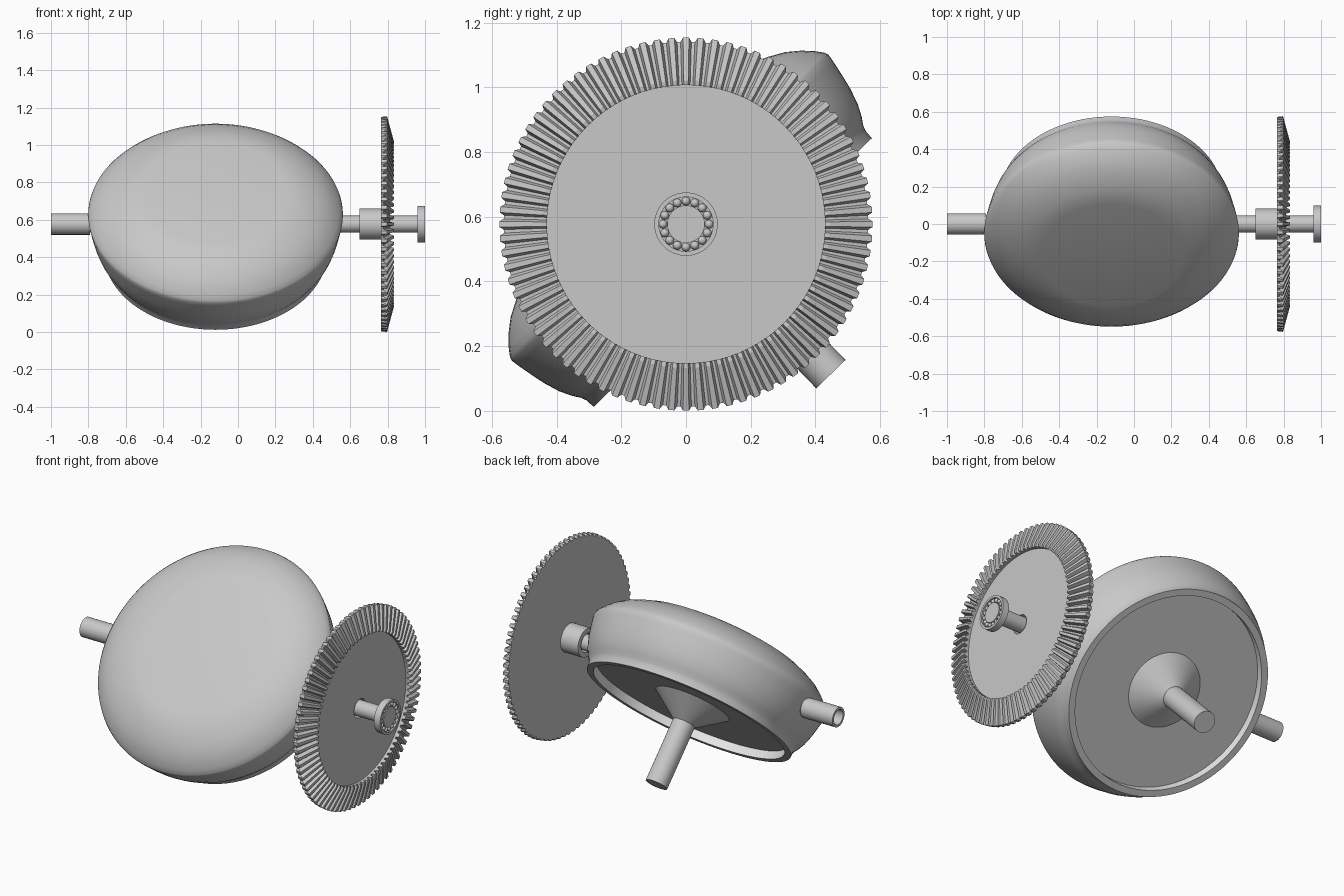
import bpy, bmesh, math
from mathutils import Matrix, Vector

old = bpy.data.objects.get("Cube")
if old:
    bpy.data.objects.remove(old, do_unlink=True)


def material(name, value):
    mat = bpy.data.materials.new(name)
    mat.use_nodes = True
    colour = (value, value, value, 1)
    mat.diffuse_color = colour
    mat.node_tree.nodes["Principled BSDF"].inputs["Base Color"].default_value = colour
    return mat


GREY = material("mid_grey", 0.58)
PALE = material("pale_grey", 0.8)
CENTRE = 0.577
AXLE = Matrix.Translation((0, 0, CENTRE)) @ Matrix.Rotation(math.pi / 2, 4, 'Y')
BODY = Matrix.Translation((-0.12, 0, CENTRE)) @ Matrix.Rotation(math.radians(44), 4, 'X')


def finish(name, bm, matrix, angle=30):
    bmesh.ops.remove_doubles(bm, verts=bm.verts, dist=1e-5)
    bmesh.ops.recalc_face_normals(bm, faces=bm.faces)
    mesh = bpy.data.meshes.new(name)
    for f in bm.faces:
        f.smooth = True
    bm.to_mesh(mesh)
    bm.free()
    mesh.set_sharp_from_angle(angle=math.radians(angle))
    mesh.materials.append(GREY)
    obj = bpy.data.objects.new(name, mesh)
    obj.matrix_world = matrix
    bpy.context.collection.objects.link(obj)
    return obj


def loft(bm, rings):
    """Bridge consecutive rings of equally many points."""
    rows = [[bm.verts.new(p) for p in ring] for ring in rings]
    n = len(rows[0])
    for a, b in zip(rows, rows[1:]):
        for i in range(n):
            j = (i + 1) % n
            bm.faces.new((a[i], a[j], b[j], b[i]))


def polar(r, i, n, t):
    a = 2 * math.pi * i / n
    return Vector((r * math.cos(a), r * math.sin(a), t))


def lathe(name, profile, matrix, n=48):
    """Revolve (radius, height) points about local z."""
    bm = bmesh.new()
    loft(bm, [[polar(r, i, n, t) for i in range(n)] for r, t in profile])
    bmesh.ops.dissolve_degenerate(bm, dist=1e-5, edges=bm.edges)
    return finish(name, bm, matrix)


def rod(name, r, start, end, matrix):
    return lathe(name, [(0, start), (r, start), (r, end), (0, end)], matrix)


def tube(name, inner, outer, start, end, matrix):
    return lathe(name, [(inner, start), (outer, start), (outer, end),
                        (inner, end), (inner, start)], matrix)


# Rounded tilted body with a recessed rear plate and a cone
RIM, PLATE = 0.56, -0.16
body = lathe("rounded_body", [
    (0, 0.242), (0.38, 0.24), (0.43, 0.234), (0.48, 0.222), (0.54, 0.197),
    (0.59, 0.17), (0.63, 0.138), (0.66, 0.106), (0.677, 0.083), (0.681, 0.07),
    (0.677, 0.045), (0.667, -0.005), (0.657, -0.05), (0.641, -0.1),
    (0.622, -0.138), (0.607, -0.16), (0.6, -0.178), (0.598, -0.208),
    (RIM, -0.208), (RIM, PLATE), (0.215, PLATE),
    (0.063, -0.275), (0, -0.275)], BODY, 96)

# Pale inner wall of the rear rim
body.data.materials.append(PALE)
for face in body.data.polygons:
    if all(abs(body.data.vertices[v].co.xy.length - RIM) < 0.002 for v in face.vertices):
        face.material_index = 1

rod("rear_shaft", 0.063, -0.645, -0.26, BODY)

# Cross axle, hollow side tube and bored gear hub
BORE = 0.055
rod("axle", 0.045, -0.86, 0.965, AXLE)
tube("side_tube", 0.043, 0.057, -1, -0.79, AXLE)
tube("gear_hub", BORE, 0.083, 0.65, 0.77, AXLE)

# Bevel gear: each ring alternates between tooth root and tooth tip
TEETH = 80
bm = bmesh.new()
rings = []
for root, tip in [((BORE, 0.765), (BORE, 0.765)), ((0.564, 0.765), (0.573, 0.765)),
                  ((0.564, 0.777), (0.577, 0.797)), ((0.435, 0.812), (0.445, 0.833)),
                  ((0.43, 0.812), (0.43, 0.831)), ((0.43, 0.8), (0.43, 0.8)),
                  ((BORE, 0.8), (BORE, 0.8)), ((BORE, 0.765), (BORE, 0.765))]:
    ring = []
    for k in range(TEETH):
        for shift, (r, t) in ((-0.38, root), (-0.2, tip), (0.2, tip), (0.38, root)):
            ring.append(polar(r, k + shift, TEETH, t))
    rings.append(ring)
loft(bm, rings)
finish("bevel_gear", bm, AXLE, 20)

# End bearing: races around a ring of balls
lathe("bearing_housing", [(0, 0.96), (0.098, 0.96), (0.098, 1), (0.084, 1),
                          (0.084, 0.98), (0.058, 0.98), (0.058, 0.996),
                          (0, 0.996)], AXLE)
BALLS = 16
bm = bmesh.new()
for k in range(BALLS):
    bmesh.ops.create_uvsphere(bm, u_segments=12, v_segments=8, radius=0.0135,
                              matrix=Matrix.Translation(polar(0.071, k, BALLS, 0.986)))
finish("bearing_balls", bm, AXLE, 60)
